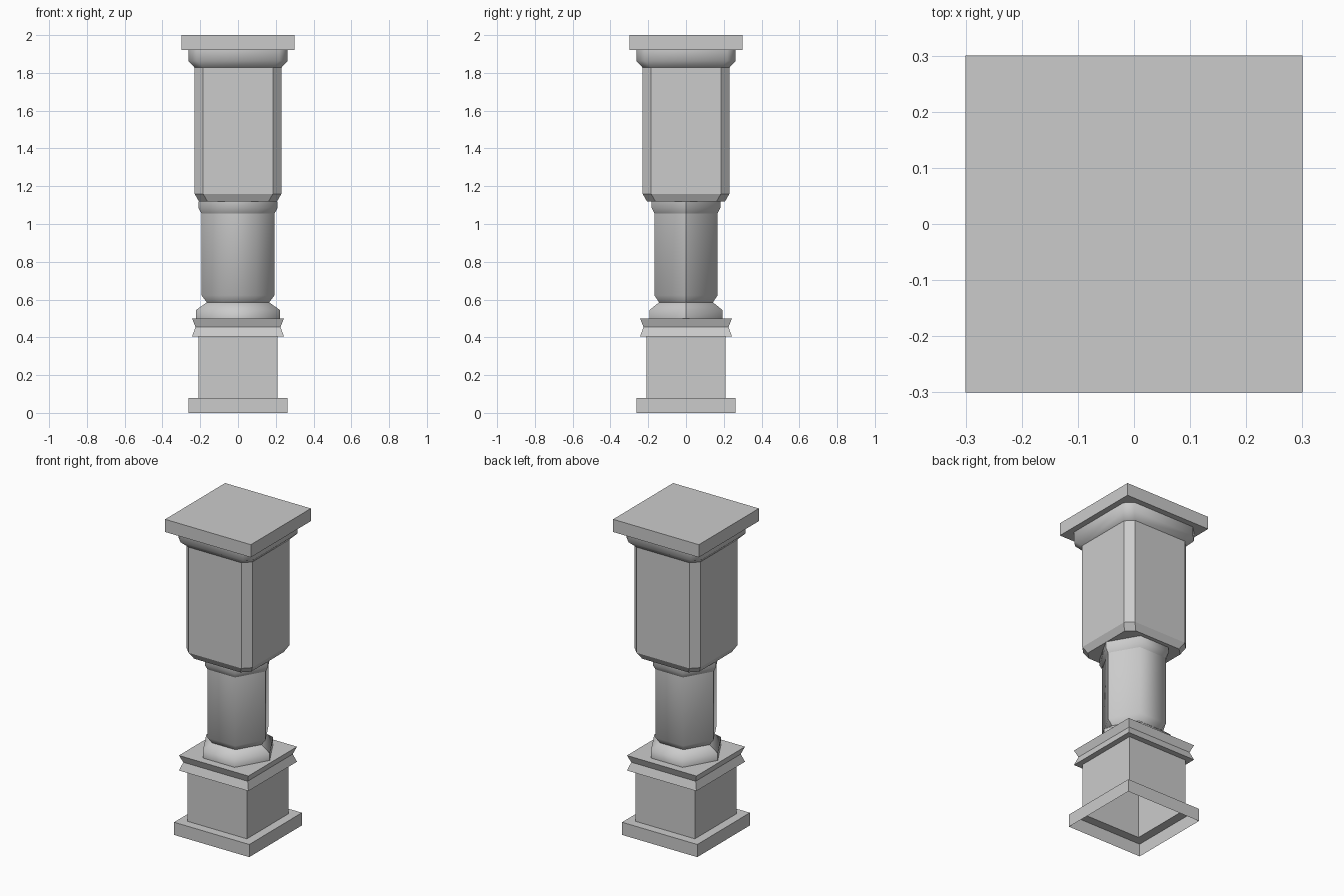
import bpy, bmesh, math

if "Cube" in bpy.data.objects:
    bpy.data.objects.remove(bpy.data.objects["Cube"])


def square(r):
    return [(r, -r), (r, r), (-r, r), (-r, -r)]


def chamfered(r, c=0.045):
    a = r - c
    return [(a, -r), (r, -a), (r, a), (a, r), (-a, r), (-r, a), (-r, -a), (-a, -r)]


def hexagon(r):
    return [(r * math.cos(i * math.pi / 3), r * math.sin(i * math.pi / 3)) for i in range(6)]


def stack(name, outline, profile, bottom=False, top=False, smooth=False):
    """Skin a cross-section through (size, height) profile points."""
    bm = bmesh.new()
    rings = [[bm.verts.new((x, y, z)) for x, y in outline(r)] for r, z in profile]
    for a, b in zip(rings, rings[1:]):
        for i in range(len(a)):
            j = (i + 1) % len(a)
            f = bm.faces.new((a[i], a[j], b[j], b[i]))
            f.smooth = smooth
    if bottom:
        bm.faces.new(rings[0][::-1])
    if top:
        bm.faces.new(rings[-1])
    # hard seams on the two side corners of rounded parts
    for e in bm.edges:
        if all(abs(v.co.y) < 1e-4 for v in e.verts):
            e.smooth = False
    mesh = bpy.data.meshes.new(name)
    bm.to_mesh(mesh)
    bm.free()
    ob = bpy.data.objects.new(name, mesh)
    bpy.context.collection.objects.link(ob)
    return ob


# Hollow square pedestal, open underneath, with a notched collar
stack("pedestal", square,
      [(0.263, 0), (0.263, 0.08), (0.208, 0.08), (0.208, 0.405),
       (0.243, 0.405), (0.225, 0.455), (0.243, 0.5)], top=True)

# Six-sided, smooth shaded column
stack("shaft_foot", hexagon, [(0.222, 0.5), (0.222, 0.545), (0.165, 0.585)], smooth=True)
stack("shaft", hexagon, [(0.165, 0.585), (0.193, 0.622), (0.193, 1.055)], smooth=True)
stack("shaft_neck", hexagon, [(0.193, 1.055), (0.21, 1.085), (0.21, 1.12)], smooth=True)

# Upper block with chamfered corners
stack("upper_block", chamfered, [(0.207, 1.12), (0.23, 1.16), (0.23, 1.828)], bottom=True)

# Flared crown and square cap slab
stack("crown", chamfered, [(0.23, 1.828), (0.263, 1.863), (0.263, 1.92)], smooth=True)
stack("cap_slab", square, [(0.3, 1.92), (0.3, 2.0)], bottom=True, top=True)
